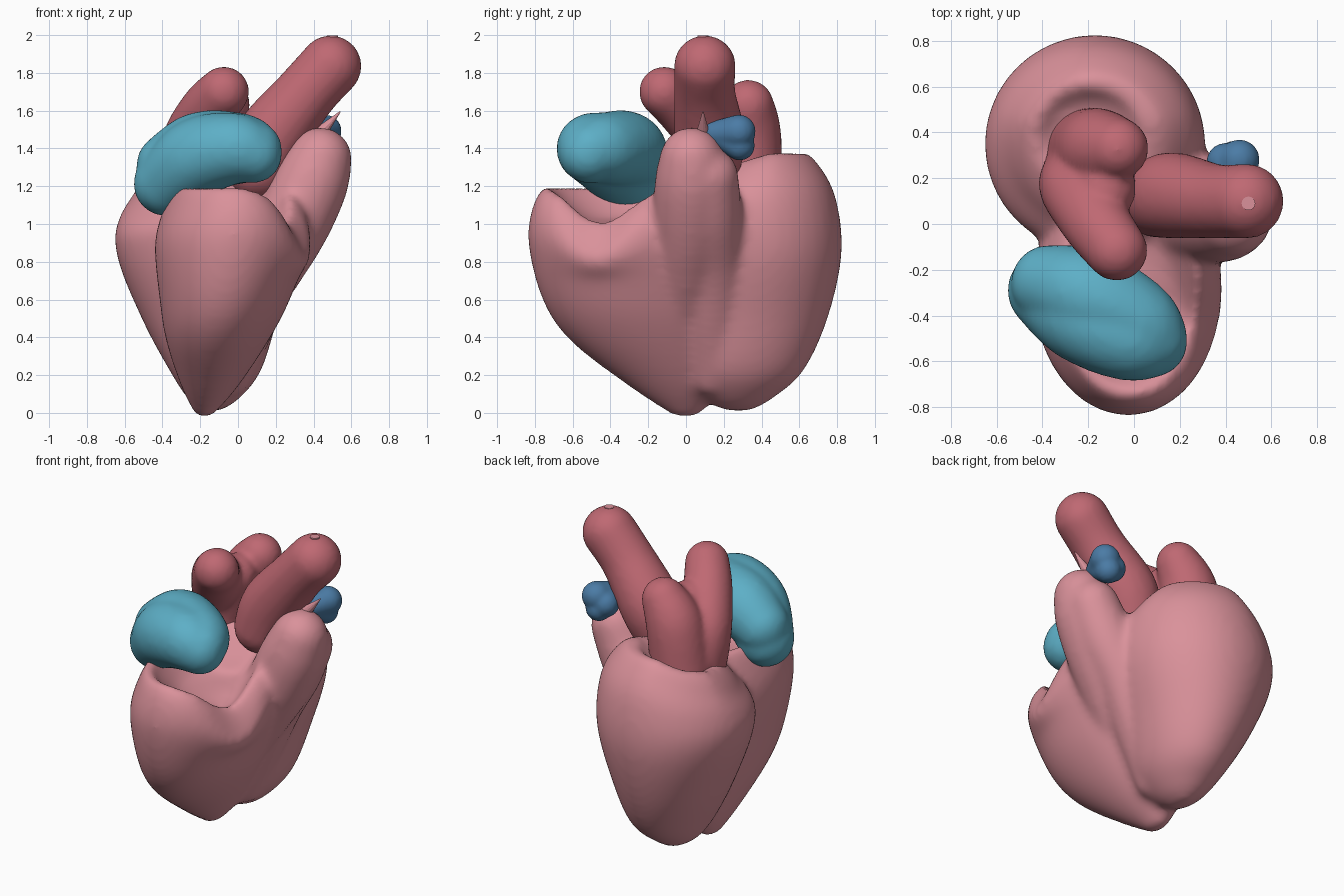
import bpy, bmesh, math
from mathutils import Vector, Matrix

cube = bpy.data.objects.get("Cube")
if cube:
    bpy.data.objects.remove(cube, do_unlink=True)


def material(name, rgb):
    mat = bpy.data.materials.new(name)
    mat.use_nodes = True
    mat.diffuse_color = (*rgb, 1)
    mat.node_tree.nodes["Principled BSDF"].inputs["Base Color"].default_value = (*rgb, 1)
    return mat


pink = material("muscle pink", (0.70, 0.285, 0.325))
red = material("artery red", (0.52, 0.14, 0.17))
teal = material("chamber teal", (0.11, 0.43, 0.57))
blue = material("vein blue", (0.07, 0.20, 0.38))


def spline(rows, steps):
    """Smooth curve through rows of any width."""
    rows = [Vector(r) for r in rows]
    rows = [rows[0]] + rows + [rows[-1]]
    out = []
    for a, b, c, d in zip(rows, rows[1:], rows[2:], rows[3:]):
        for i in range(steps):
            t = i / steps
            out.append(0.5 * (2 * b + t * (c - a) + t * t * (2 * a - 5 * b + 4 * c - d)
                              + t ** 3 * (3 * b - a - 3 * c + d)))
    return out + [rows[-1]]


def loft(bm, rows, reshape, sides=40):
    """Closed skin over elliptical rings: z, x and y centre, x and y radius."""
    rings = []
    for z, cx, cy, rx, ry in spline(rows, 5):
        ring = []
        for k in range(sides):
            a = math.tau * k / sides
            p = Vector((cx + max(rx, 0.01) * math.cos(a), cy + max(ry, 0.01) * math.sin(a), z))
            p.z -= reshape(p)
            ring.append(bm.verts.new(p))
        rings.append(ring)
    for low, high in zip(rings, rings[1:]):
        for k in range(sides):
            n = (k + 1) % sides
            bm.faces.new((low[k], low[n], high[n], high[k]))
    bm.faces.new(rings[0][::-1])
    bm.faces.new(rings[-1])


def tube(bm, rows):
    """Round-ended tube: x, y, z, radius along a path."""
    for x, y, z, r in spline(rows, 8):
        bmesh.ops.create_icosphere(bm, subdivisions=3, radius=r,
                                   matrix=Matrix.Translation((x, y, z)))


def finish(name, bm, mat, voxel=0, smooth=8):
    mesh = bpy.data.meshes.new(name)
    bm.to_mesh(mesh)
    bm.free()
    mesh.materials.append(mat)
    obj = bpy.data.objects.new(name, mesh)
    bpy.context.collection.objects.link(obj)
    if voxel:
        fuse = obj.modifiers.new("fuse", "REMESH")
        fuse.mode = "VOXEL"
        fuse.voxel_size = voxel
        fuse.use_smooth_shade = True
        soften = obj.modifiers.new("soften", "SMOOTH")
        soften.factor = 0.5
        soften.iterations = smooth
    return obj


def upper(z, start):
    return min(1, max(0, (z - start) / 0.4))


# Notch in the front rim, and the slopes of the rear top
def front_notch(p):
    d2 = (p.x - 0.36) ** 2 + (p.y + 0.48) ** 2
    return 0.24 * upper(p.z, 0.7) * math.exp(-d2 / 0.05)


def rear_slope(p):
    drop = 0.32 * max(0, 0.45 - p.y) + 0.4 * max(0, -0.22 - p.x)
    return upper(p.z, 0.9) * drop


# Main muscle: two lobes with hollow tops
bm = bmesh.new()
loft(bm, [
    (-0.02, -0.18, 0.0, 0.04, 0.06),
    (0.14, -0.15, -0.05, 0.15, 0.25),
    (0.38, -0.11, -0.18, 0.27, 0.43),
    (0.6, -0.07, -0.25, 0.345, 0.51),
    (0.9, -0.03, -0.29, 0.41, 0.545),
    (1.1, -0.01, -0.29, 0.375, 0.52),
    (1.2, -0.02, -0.29, 0.30, 0.45),
    (1.12, -0.01, -0.29, 0.24, 0.36),
    (1.03, 0.0, -0.29, 0.15, 0.22),
    (1.01, 0.0, -0.29, 0.01, 0.01),
], front_notch)
loft(bm, [
    (0.01, -0.13, 0.28, 0.03, 0.06),
    (0.07, -0.13, 0.27, 0.13, 0.18),
    (0.22, -0.12, 0.29, 0.24, 0.33),
    (0.5, -0.15, 0.33, 0.36, 0.42),
    (0.85, -0.17, 0.35, 0.475, 0.475),
    (1.15, -0.17, 0.34, 0.46, 0.45),
    (1.33, -0.18, 0.35, 0.36, 0.34),
    (1.38, -0.19, 0.39, 0.25, 0.22),
    (1.3, -0.2, 0.4, 0.15, 0.13),
    (1.26, -0.2, 0.4, 0.01, 0.01),
], rear_slope)
# Rising column, its rear shoulder and the filled seam between the lobes
tube(bm, [(0.05, -0.02, 0.6, 0.18), (0.26, 0.02, 0.95, 0.2),
          (0.38, 0.03, 1.2, 0.2), (0.435, 0.03, 1.345, 0.17)])
tube(bm, [(-0.05, 0.14, 0.2, 0.12), (0.05, 0.14, 0.5, 0.16),
          (0.17, 0.14, 0.8, 0.18), (0.32, 0.12, 1.05, 0.18), (0.42, 0.12, 1.25, 0.16)])
finish("heart_muscle", bm, pink, 0.022, 14)

# Forked rear artery with a filled crotch
bm = bmesh.new()
tube(bm, [(-0.25, 0.2, 1.22, 0.16), (-0.25, 0.15, 1.42, 0.16),
          (-0.16, 0.0, 1.6, 0.15), (-0.075, -0.115, 1.7, 0.135)])
tube(bm, [(-0.19, 0.32, 1.22, 0.19), (-0.15, 0.33, 1.48, 0.175),
          (-0.07, 0.33, 1.63, 0.135)])
tube(bm, [(-0.22, 0.25, 1.25, 0.17), (-0.16, 0.2, 1.45, 0.16), (-0.12, 0.15, 1.56, 0.13)])
finish("forked_artery", bm, red, 0.018)

# Tall leaning artery with a small opening at its tip
bm = bmesh.new()
tube(bm, [(0.1, 0.11, 1.29, 0.17), (0.17, 0.125, 1.45, 0.19),
          (0.35, 0.1, 1.68, 0.165), (0.49, 0.1, 1.835, 0.165)])
finish("leaning_artery", bm, red, 0.018)
bm = bmesh.new()
bmesh.ops.create_cone(bm, cap_ends=True, segments=16, radius1=0.03, radius2=0.03, depth=0.008,
                      matrix=Matrix.Translation((0.5, 0.09, 1.994)))
finish("artery_opening", bm, pink)

# Thin spike on the column
bm = bmesh.new()
bmesh.ops.create_cone(bm, cap_ends=True, segments=12, radius1=0.035, radius2=0.003, depth=0.15,
                      matrix=Matrix.Translation((0.49, 0.09, 1.54)) @ Matrix.Rotation(0.75, 4, "Y"))
finish("column_spike", bm, pink)

# Upper front chamber: an arched, blunt-ended bean
bm = bmesh.new()
tube(bm, [(-0.37, -0.26, 1.31, 0.17), (-0.2, -0.31, 1.39, 0.205),
          (0.0, -0.42, 1.4, 0.19), (0.08, -0.5, 1.39, 0.155)])
tube(bm, [(-0.38, -0.29, 1.215, 0.175), (-0.22, -0.4, 1.35, 0.21),
          (-0.03, -0.495, 1.4, 0.19), (0.08, -0.515, 1.37, 0.155)])
finish("front_chamber", bm, teal, 0.02)

# Small side vein flaring to the rear
bm = bmesh.new()
for flare in ((0.4, 0.27, 1.45, 0.085), (0.46, 0.28, 1.49, 0.09), (0.44, 0.285, 1.415, 0.08)):
    tube(bm, [(0.42, 0.15, 1.48, 0.065), flare])
finish("side_vein", bm, blue, 0.012)
